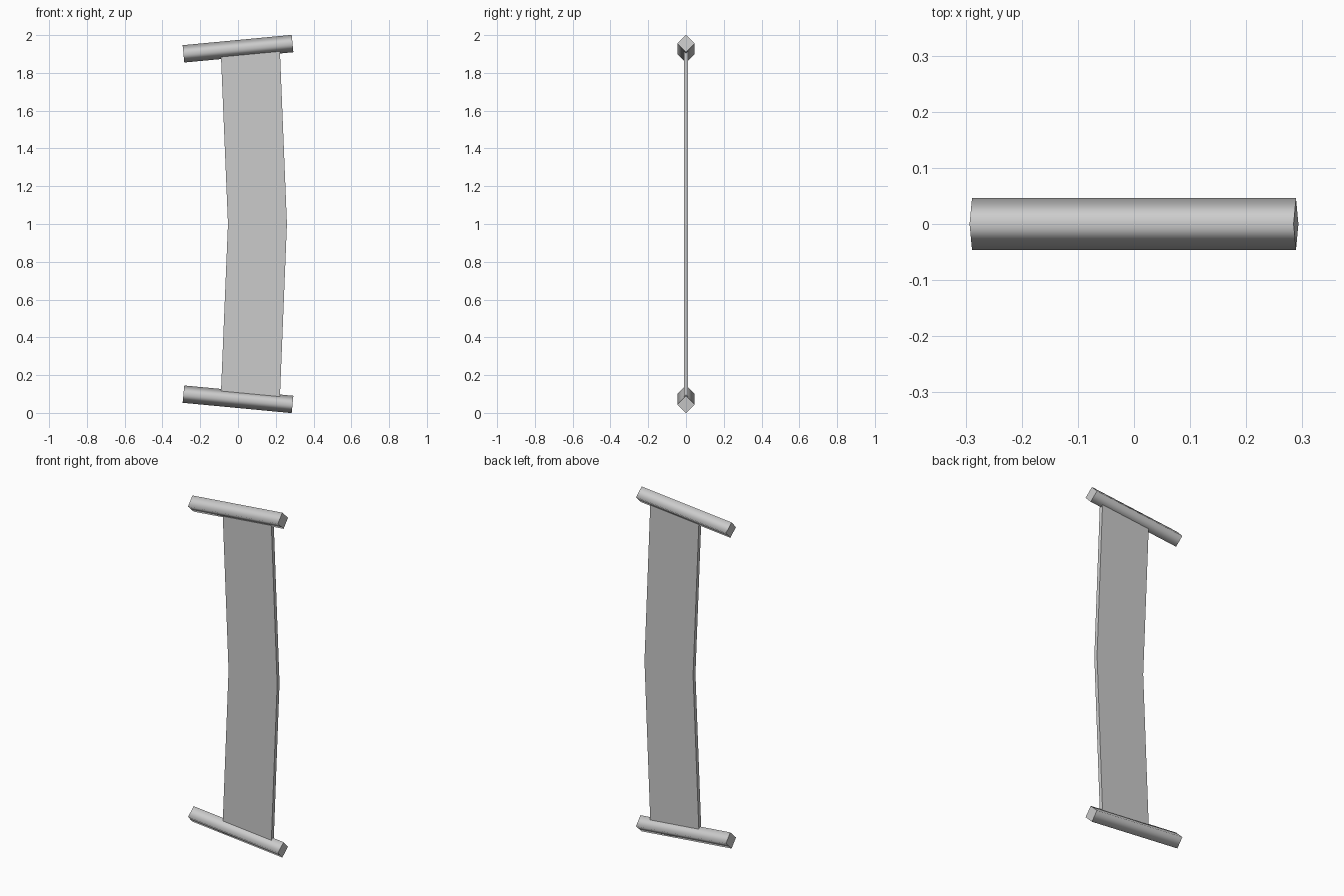
import bpy
import bmesh
import math
from mathutils import Matrix

cube = bpy.data.objects.get("Cube")
if cube:
    bpy.data.objects.remove(cube, do_unlink=True)

# One plain grey for every part
grey = bpy.data.materials.new("plain grey")
grey.use_nodes = True
colour = (0.6, 0.6, 0.6, 1)
grey.diffuse_color = colour
grey.node_tree.nodes["Principled BSDF"].inputs["Base Color"].default_value = colour

MID_Z = 1.0
ROD_LENGTH, ROD_RADIUS, ROD_OFFSET = 0.58, 0.046, 0.928
TILT = math.radians(5.4)
HALF_WIDTH, HALF_THICKNESS = 0.156, 0.011


def add_object(name, bm):
    bmesh.ops.recalc_face_normals(bm, faces=bm.faces)
    mesh = bpy.data.meshes.new(name)
    bm.to_mesh(mesh)
    bm.free()
    mesh.materials.append(grey)
    obj = bpy.data.objects.new(name, mesh)
    bpy.context.collection.objects.link(obj)
    return obj


def add_rod(name, side):
    """Four-sided rod, corners up and down, smooth along its sides."""
    bm = bmesh.new()
    bmesh.ops.create_cone(bm, cap_ends=True, segments=4, radius1=ROD_RADIUS,
                          radius2=ROD_RADIUS, depth=ROD_LENGTH)
    for face in bm.faces:
        face.smooth = abs(face.normal.z) < 0.5
    bm.transform(Matrix.Rotation(math.pi / 2, 4, "Y"))
    rod = add_object(name, bm)
    rod.location.z = MID_Z + side * ROD_OFFSET
    rod.rotation_euler.y = -side * TILT


add_rod("top_rod", 1)
add_rod("bottom_rod", -1)

# Thin plate, bent at mid height, its ends running into the rods
bm = bmesh.new()
rows = []
for side, centre_x in ((-1, 0.065), (0, 0.103), (1, 0.065)):
    row = []
    for edge in (-1, 1):
        x = centre_x + edge * HALF_WIDTH
        z = MID_Z + side * (ROD_OFFSET + x * math.tan(TILT) - 0.01)
        row.append(bm.verts.new((x, -HALF_THICKNESS, z)))
    rows.append(row)
front = [bm.faces.new((a[0], a[1], b[1], b[0])) for a, b in zip(rows, rows[1:])]
back = bmesh.ops.extrude_face_region(bm, geom=front, use_keep_orig=True)
bmesh.ops.translate(bm, vec=(0, 2 * HALF_THICKNESS, 0),
                    verts=[g for g in back["geom"] if isinstance(g, bmesh.types.BMVert)])
add_object("bent_plate", bm)
